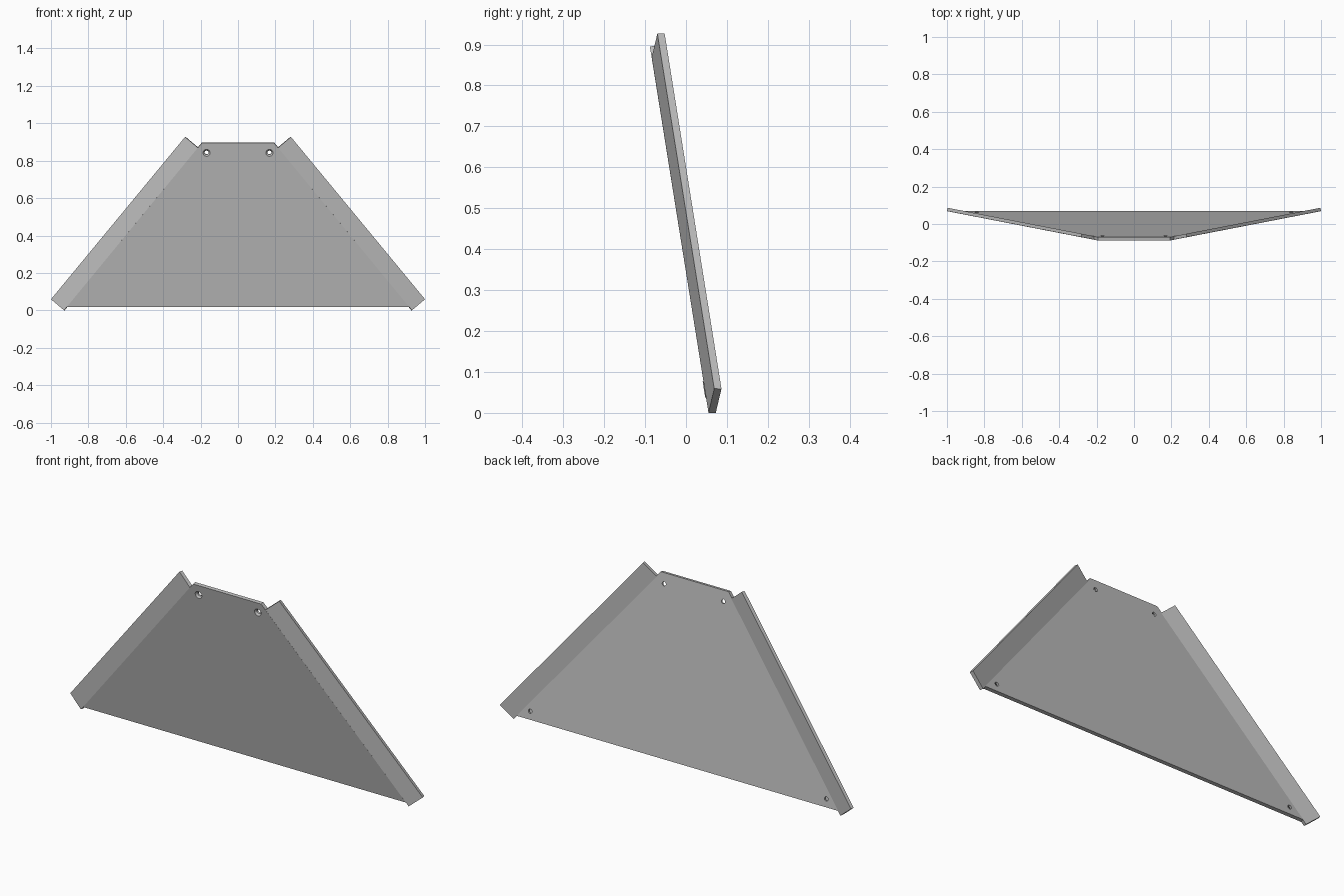
import bpy, bmesh, math
from mathutils import Vector

if "Cube" in bpy.data.objects:
    bpy.data.objects.remove(bpy.data.objects["Cube"], do_unlink=True)

THICK = 0.018
SLOPE = -0.16                                   # backward lean of the plate
NORMAL = Vector((0, 1, -SLOPE)).normalized()    # towards the back
UP = Vector((0, SLOPE, 1)).normalized()

grey = bpy.data.materials.new("light_grey_metal")
grey.use_nodes = True
colour = (0.5, 0.5, 0.5, 1)
grey.diffuse_color = colour
grey.node_tree.nodes["Principled BSDF"].inputs["Base Color"].default_value = colour


def on_plate(x, z):
    """Point on the front face of the leaning plate."""
    return Vector((x, 0.055 + SLOPE * z, z))


def loft(name, rings):
    """Closed solid through rings of equal point count."""
    bm = bmesh.new()
    loops = [[bm.verts.new(p) for p in ring] for ring in rings]
    n = len(loops[0])
    for a, b in zip(loops, loops[1:]):
        for i in range(n):
            j = (i + 1) % n
            bm.faces.new((a[i], a[j], b[j], b[i]))
    bm.faces.new(loops[0])
    bm.faces.new(loops[-1])
    bmesh.ops.recalc_face_normals(bm, faces=bm.faces)
    mesh = bpy.data.meshes.new(name)
    bm.to_mesh(mesh)
    bm.free()
    mesh.materials.append(grey)
    obj = bpy.data.objects.new(name, mesh)
    bpy.context.collection.objects.link(obj)
    return obj


def slab(name, points, normal):
    return loft(name, [points, [p + normal * THICK for p in points]])


# Main trapezoid panel
outline = [(-0.916, 0.017), (0.916, 0.017), (0.193, 0.895), (-0.193, 0.895)]
panel = slab("main_panel", [on_plate(x, z) for x, z in outline], NORMAL)

# Side flanges, folded back along the slanted edges
for side, s in (("left", 1), ("right", -1)):
    low, high = on_plate(s * 0.93, 0.0), on_plate(s * 0.213, 0.868)
    out = Vector((s * 0.07, 0.014, 0.059))
    n = (high - low).cross(out).normalized()
    if n.y < 0:
        n.negate()
    slab(side + "_flange", [low, low + out, high + out, high], n)

# Countersunk screw holes: (radius, depth) profile of each cutter
profile = [(0.021, -0.002), (0.019, 0.0), (0.0105, 0.009), (0.0105, 0.03)]
for x, z in ((-0.168, 0.842), (0.168, 0.842), (-0.84, 0.057), (0.84, 0.057)):
    rings = []
    for r, depth in profile:
        centre = on_plate(x, z) + NORMAL * depth
        angles = [math.tau * i / 24 for i in range(24)]
        rings.append([centre + r * (Vector((math.cos(a), 0, 0)) + UP * math.sin(a)) for a in angles])
    cutter = loft("hole_cutter", rings)
    cutter.hide_render = True
    cutter.hide_viewport = True
    cut = panel.modifiers.new("screw_hole", "BOOLEAN")
    cut.operation = "DIFFERENCE"
    cut.solver = "EXACT"
    cut.object = cutter
